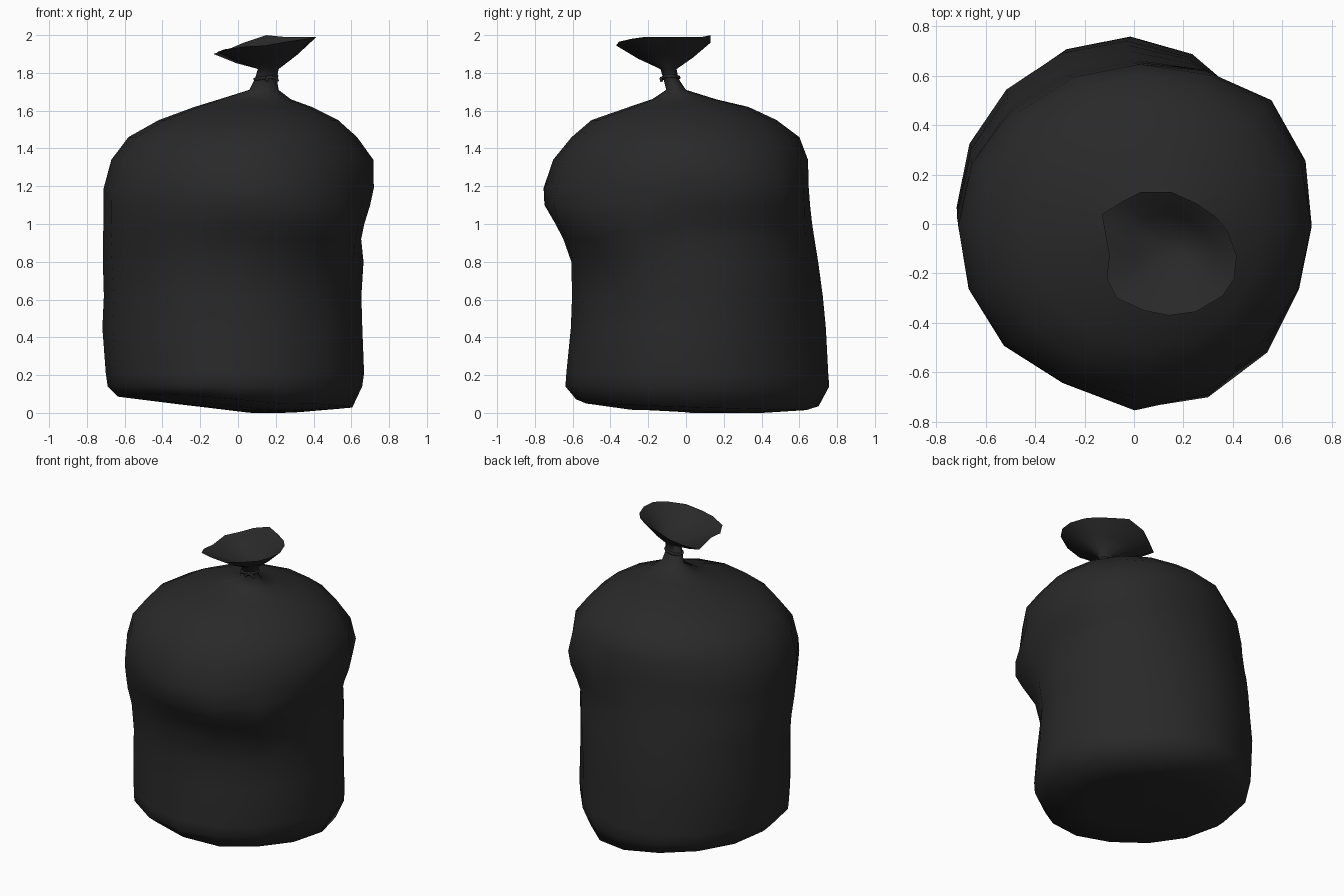
import bpy, bmesh, math

if "Cube" in bpy.data.objects:
    bpy.data.objects.remove(bpy.data.objects["Cube"])

N = 16
mat = bpy.data.materials.new("black plastic")
mat.diffuse_color = (0.022, 0.022, 0.022, 1)
mat.use_nodes = True
mat.node_tree.nodes["Principled BSDF"].inputs["Base Color"].default_value = mat.diffuse_color

# Body cross-sections: height, x min, x max, y min, y max
RINGS = [
    (0.14, -0.69, 0.66, -0.64, 0.76), (0.21, -0.70, 0.67, -0.635, 0.755),
    (0.45, -0.718, 0.66, -0.61, 0.742), (0.62, -0.71, 0.655, -0.605, 0.725),
    (0.80, -0.715, 0.665, -0.605, 0.70), (0.92, -0.715, 0.65, -0.63, 0.68),
    (1.00, -0.71, 0.665, -0.645, 0.667), (1.10, -0.71, 0.695, -0.665, 0.655),
    (1.19, -0.71, 0.715, -0.665, 0.648), (1.34, -0.67, 0.715, -0.67, 0.645),
    (1.46, -0.58, 0.63, -0.60, 0.60), (1.55, -0.42, 0.53, -0.50, 0.48),
    (1.62, -0.23, 0.39, -0.30, 0.33), (1.66, -0.10, 0.28, -0.18, 0.16),
    (1.71, 0.06, 0.215, -0.105, 0.00), (1.77, 0.09, 0.205, -0.12, -0.04),
    (1.82, 0.105, 0.215, -0.135, -0.05),
]

# Bulges and dents: direction (deg), height, spread (deg), spread height, depth
BUMPS = [
    (-82, 1.16, 24, 0.18, 0.105), (-48, 0.99, 24, 0.16, 0.10),
    (-48, 0.68, 26, 0.16, -0.03), (-50, 0.10, 30, 0.25, -0.01),
    (43, 1.16, 25, 0.20, 0.07), (45, 0.25, 25, 0.45, -0.05),
    (-135, 1.08, 25, 0.30, 0.03),
]

# Torn rim of the open mouth, anticlockwise from +x
RIM = [
    (0.415, -0.13, 1.99), (0.38, -0.03, 1.99), (0.33, 0.03, 1.99),
    (0.25, 0.085, 1.99), (0.15, 0.13, 2.0), (0.03, 0.13, 1.96),
    (-0.04, 0.095, 1.93), (-0.13, 0.04, 1.90), (-0.10, -0.13, 1.91),
    (-0.11, -0.22, 1.91), (-0.07, -0.30, 1.925), (0.04, -0.35, 1.94),
    (0.14, -0.37, 1.945), (0.25, -0.355, 1.965), (0.36, -0.29, 1.98),
    (0.405, -0.22, 1.99),
]


def angles():
    return [2 * math.pi * i / N for i in range(N)]


def body_ring(z, x0, x1, y0, y1):
    pts = []
    for a in angles():
        r = 1.0
        for d, h, sd, sh, amp in BUMPS:
            da = (math.degrees(a) - d + 180) % 360 - 180
            r += amp / 0.69 * math.exp(-(da / sd) ** 2 - ((z - h) / sh) ** 2)
        pts.append(((x0 + x1) / 2 + (x1 - x0) / 2 * r * math.cos(a),
                    (y0 + y1) / 2 + (y1 - y0) / 2 * r * math.sin(a), z))
    return pts


def floor_ring(s):
    # Sagging underside, lowest right of the middle
    pts = []
    for x, y, _ in body_ring(*RINGS[0]):
        x, y = x * s, 0.06 + (y - 0.06) * s
        z = 0.12 * max(0, 0.15 - x) + 0.08 * max(0, x - 0.15)
        z += 0.05 * ((y - 0.2) / 0.7) ** 2 - 0.01
        pts.append((x, y, max(0, z)))
    return pts


def mouth_ring(t, drop=0.0):
    # Blend from the tied neck (t=0) to the open rim (t=1)
    pts = []
    for n, e in zip(body_ring(*RINGS[-1]), RIM):
        x, y, z = [p + (q - p) * t for p, q in zip(n, e)]
        pts.append((x, y, z + drop))
    return pts


def loft(name, rings):
    bm = bmesh.new()
    loops = [[bm.verts.new(p) for p in ring] for ring in rings]
    for a, b in zip(loops, loops[1:]):
        for i in range(N):
            j = (i + 1) % N
            bm.faces.new((a[i], a[j], b[j], b[i]))
    bm.faces.new(loops[0])
    bm.faces.new(loops[-1])
    bmesh.ops.recalc_face_normals(bm, faces=bm.faces)
    me = bpy.data.meshes.new(name)
    bm.to_mesh(me)
    bm.free()
    me.materials.append(mat)
    ob = bpy.data.objects.new(name, me)
    bpy.context.collection.objects.link(ob)
    return ob


# Bag: underside, body, neck, flared mouth and the funnel inside it
rings = [floor_ring(s) for s in (0.15, 0.55, 0.92)]
rings += [body_ring(*r) for r in RINGS]
rings += [mouth_ring(0.5, -0.008), mouth_ring(1), mouth_ring(0.98, 0.001),
          mouth_ring(0.5, 0.0), mouth_ring(0.05, 0.005)]
bag = loft("rubbish_bag", rings)
bpy.context.view_layer.objects.active = bag
bag.select_set(True)
bpy.ops.object.shade_smooth_by_angle(angle=math.radians(75))


# Tie: cord around the neck with two loose ends
def cord(name, pts, cyclic=False, radius=0.009):
    cu = bpy.data.curves.new(name, "CURVE")
    cu.dimensions = "3D"
    cu.bevel_depth = radius
    cu.bevel_resolution = 1
    cu.use_fill_caps = True
    sp = cu.splines.new("POLY")
    sp.points.add(len(pts) - 1)
    for q, p in zip(sp.points, pts):
        q.co = (*p, 1)
    sp.use_cyclic_u = cyclic
    cu.materials.append(mat)
    bpy.context.collection.objects.link(bpy.data.objects.new(name, cu))


cord("neck_tie", [(0.148 + 0.058 * math.cos(a), -0.08 + 0.043 * math.sin(a),
                   1.775 + 0.008 * math.cos(a)) for a in angles()], True)
for k, side in enumerate((-1, 1)):
    cord(f"tie_end_{k + 1}", [(0.18, -0.12, 1.775),
                              (0.18 + 0.025 * side, -0.132, 1.772),
                              (0.18 + 0.03 * side, -0.13, 1.755)], radius=0.008)
